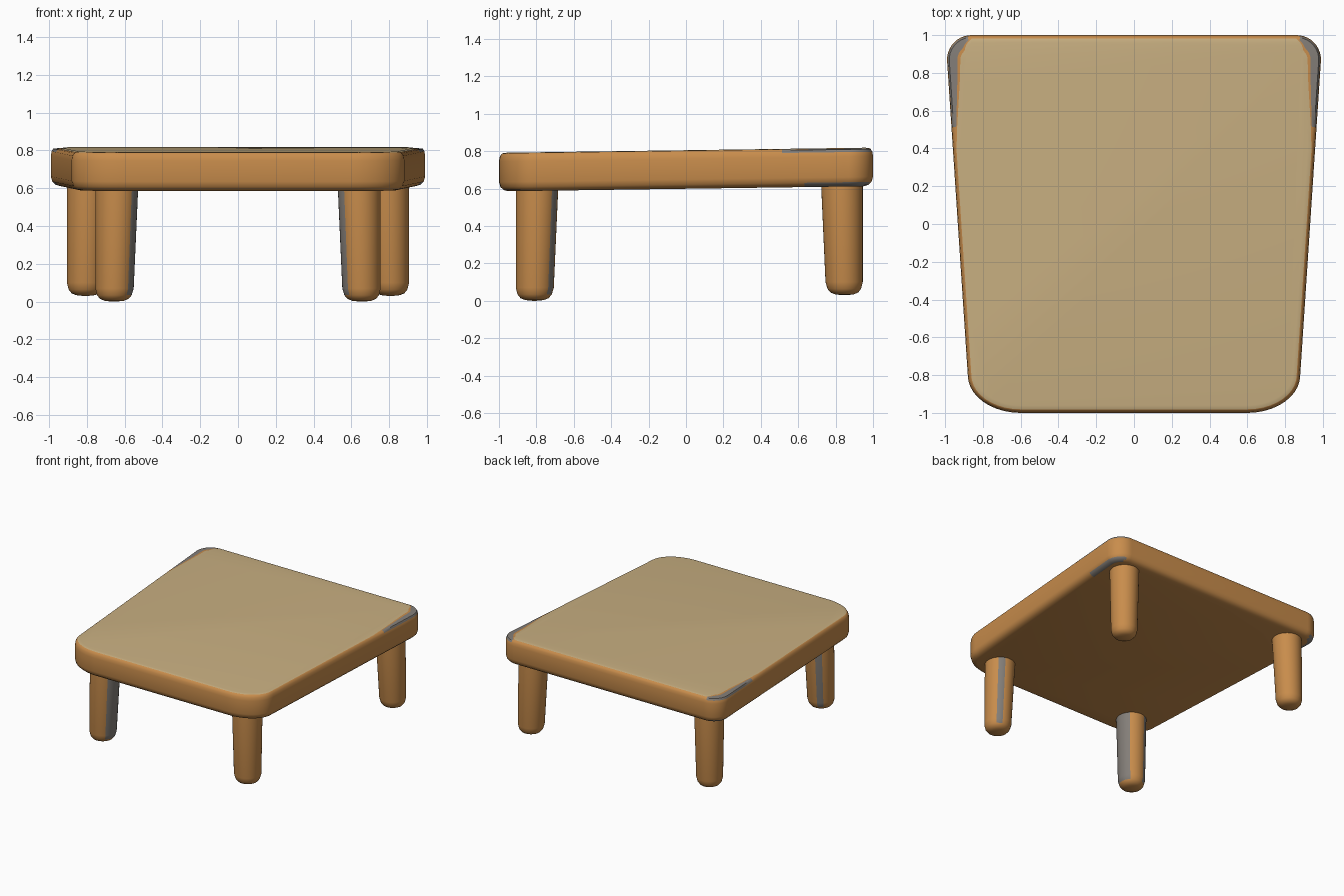
import bpy, bmesh, math
from mathutils import Vector

if "Cube" in bpy.data.objects:
    bpy.data.objects.remove(bpy.data.objects["Cube"])


def material(name, rgb):
    m = bpy.data.materials.new(name)
    m.diffuse_color = (*rgb, 1)
    m.use_nodes = True
    m.node_tree.nodes["Principled BSDF"].inputs["Base Color"].default_value = m.diffuse_color
    return m


MATS = [material("orange_wood", (0.58, 0.265, 0.072)),
        material("tan_top", (0.58, 0.43, 0.22)),
        material("worn_grey", (0.23, 0.21, 0.19))]
WOOD, TAN, GREY = 0, 1, 2


def clamp(v):
    return max(0.0, min(1.0, v))


def loft(name, rings, face_mat, end_mats):
    """Skin closed rings of points; face_mat(band, face) picks a colour."""
    bm = bmesh.new()
    vs = [[bm.verts.new(p) for p in ring] for ring in rings]
    n = len(vs[0])
    bands = []
    for k in range(len(vs) - 1):
        for i in range(n):
            j = (i + 1) % n
            bands.append((k, bm.faces.new((vs[k][i], vs[k][j], vs[k + 1][j], vs[k + 1][i]))))
    for ring, idx in zip((vs[0], vs[-1]), end_mats):
        bm.faces.new(ring).material_index = idx
    bmesh.ops.recalc_face_normals(bm, faces=bm.faces[:])
    bm.normal_update()
    for k, f in bands:
        f.material_index = face_mat(k, f)
    mesh = bpy.data.meshes.new(name)
    bm.to_mesh(mesh)
    bm.free()
    ob = bpy.data.objects.new(name, mesh)
    bpy.context.collection.objects.link(ob)
    for m in MATS:
        mesh.materials.append(m)
    bpy.ops.object.select_all(action='DESELECT')
    ob.select_set(True)
    bpy.context.view_layer.objects.active = ob
    bpy.ops.object.shade_smooth_by_angle(angle=math.radians(40))
    return ob


# Seat outline: tapered, with wide front corners and tighter back corners
half = []
for i in range(11):
    a = math.radians(-90 + 9 * i)
    half.append(Vector((0.60 + 0.28 * math.cos(a), -0.80 + 0.20 * math.sin(a))))
for i in range(1, 14):
    half.append(Vector((0.88, -0.80)).lerp(Vector((0.99, 0.87)), i / 14))
for i in range(11):
    a = math.radians(9 * i)
    half.append(Vector((0.86 + 0.13 * math.cos(a), 0.87 + 0.13 * math.sin(a))))
outline = half + [Vector((-p.x, p.y)) for p in reversed(half)]
N = len(outline)
normals = []
for i in range(N):
    t = (outline[(i + 1) % N] - outline[i - 1]).normalized()
    normals.append(Vector((t.y, -t.x)))


def seat_ring(inset, height, worn=0.0):
    ring = []
    for p, n in zip(outline, normals):
        # wear widens towards the back corners, on the sides only
        wear = worn * clamp((p.y - 0.42) / 0.42) * clamp(abs(n.x) * 1.6)
        q = p - n * (inset + wear)
        ring.append((q.x, q.y, 0.599 + 0.014 * q.y + height))
    return ring


seat_rings = [seat_ring(0.05, 0.0), seat_ring(0.025, 0.007), seat_ring(0.008, 0.023),
              seat_ring(0.0, 0.05), seat_ring(0.0, 0.16), seat_ring(0.004, 0.184),
              seat_ring(0.012, 0.198), seat_ring(0.017, 0.202, 0.038),
              seat_ring(0.019, 0.203, 0.052), seat_ring(0.04, 0.206, 0.052)]


def seat_colour(band, f):
    c = f.calc_center_median()
    if band in (5, 6) and c.y > 0.48 and abs(c.x) > 0.88:
        return GREY
    if band < 2 and c.y > 0.65 and abs(c.x) > 0.90:
        return GREY
    return TAN if band >= 8 else WOOD


loft("seat", seat_rings, seat_colour, (WOOD, TAN))


# Legs: outer sides upright, inner sides tapering down to a rounded foot
def leg(name, side, end, outer_x, outer_y, z0, r_foot, r_top, worn):
    rings = []
    for scale, z in ((0.12, 0.0), (0.5, 0.004), (0.75, 0.014), (0.91, 0.034),
                     (1.0, 0.07), (1.0, 0.63 - z0)):
        r = r_foot + (r_top - r_foot) * z / 0.58
        cx, cy = side * (outer_x - r), end * (outer_y - r)
        rings.append([(cx + r * scale * math.cos(math.tau * i / 40),
                       cy + r * scale * math.sin(math.tau * i / 40), z0 + z)
                      for i in range(40)])

    def colour(band, f):
        a = math.degrees(math.atan2(f.normal.y, f.normal.x * side))
        inner = abs(a) > 136
        strip = 42 < a < 74
        return GREY if worn and band >= 3 and (inner or strip) else WOOD

    loft(name, rings, colour, (WOOD, WOOD))


for side, label in ((-1, "left"), (1, "right")):
    leg("front_leg_" + label, side, -1, 0.755, 0.91, 0.0, 0.10, 0.113, True)
    leg("back_leg_" + label, side, 1, 0.905, 0.945, 0.03, 0.098, 0.111, False)
